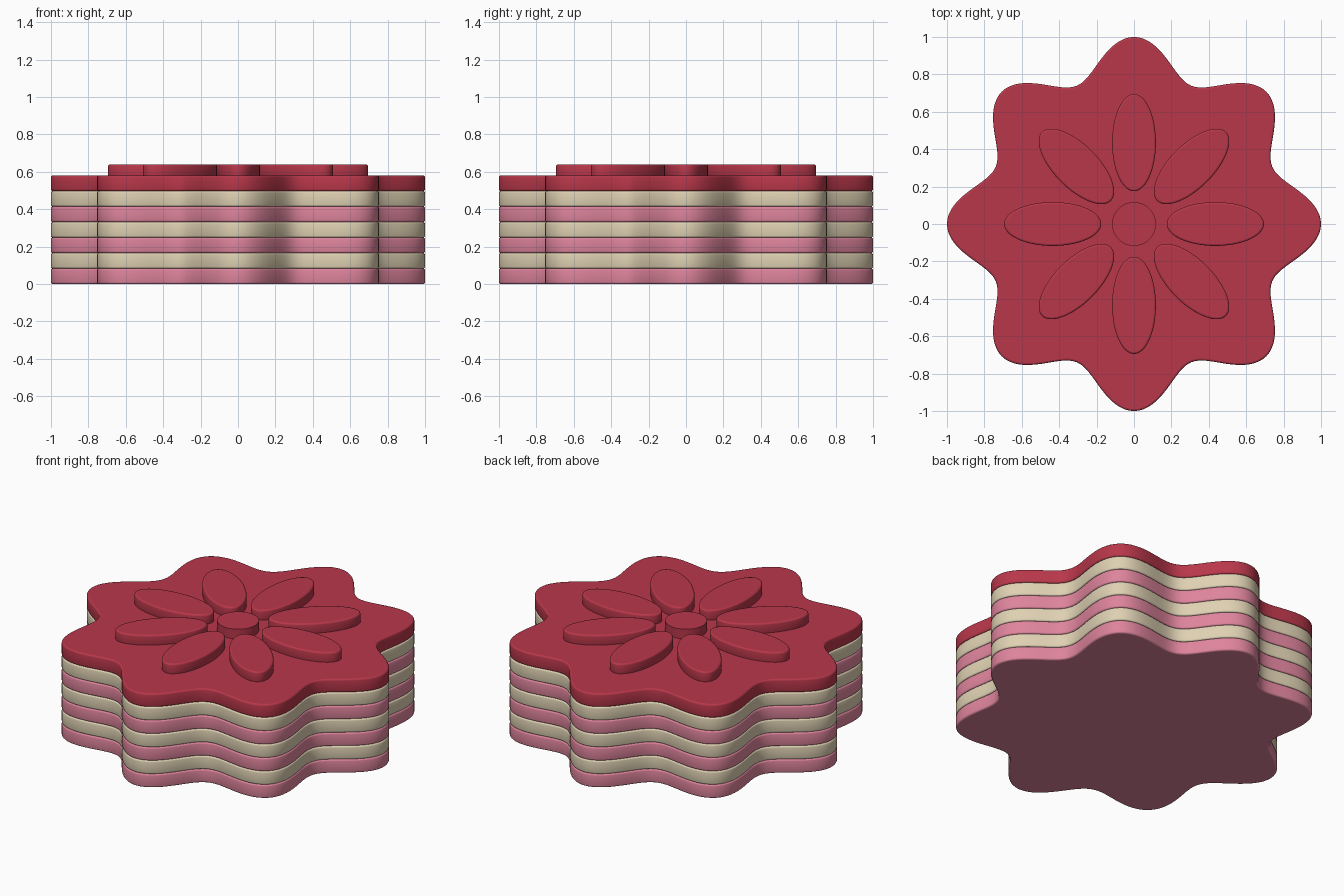
import bpy, bmesh, math
from math import cos, sin, pi, radians

if "Cube" in bpy.data.objects:
    bpy.data.objects.remove(bpy.data.objects["Cube"])


def material(name, srgb):
    mat = bpy.data.materials.new(name)
    mat.diffuse_color = [(c / 255 / 12.92 if c < 11 else ((c / 255 + 0.055) / 1.055) ** 2.4)
                         for c in srgb] + [1.0]
    mat.use_nodes = True
    mat.node_tree.nodes["Principled BSDF"].inputs["Base Color"].default_value = mat.diffuse_color
    return mat


RED = material("deep_red", (184, 55, 74))
PINK = material("rose_pink", (222, 132, 156))
CREAM = material("cream", (222, 208, 178))


def slab(name, outline, z0, z1, mat, bevel=0.0):
    """Extrude a closed outline into a slab with rounded rims and flat caps."""
    bm = bmesh.new()
    base = bm.faces.new([bm.verts.new((x, y, z0)) for x, y in outline])
    ext = bmesh.ops.extrude_face_region(bm, geom=[base], use_keep_orig=True)
    for v in ext["geom"]:
        if isinstance(v, bmesh.types.BMVert):
            v.co.z = z1
    bmesh.ops.recalc_face_normals(bm, faces=bm.faces[:])
    if bevel:
        rims = [e for e in bm.edges if abs(e.verts[0].co.z - e.verts[1].co.z) < 1e-6]
        bmesh.ops.bevel(bm, geom=rims, offset=bevel, segments=3, profile=0.5,
                        affect='EDGES', clamp_overlap=True)
    for f in bm.faces:
        f.normal_update()
        f.smooth = len(f.verts) < 5          # walls smooth, caps flat
    if not bevel:
        for e in bm.edges:
            e.smooth = all(f.smooth for f in e.link_faces)
    mesh = bpy.data.meshes.new(name)
    bm.to_mesh(mesh)
    bm.free()
    mesh.materials.append(mat)
    obj = bpy.data.objects.new(name, mesh)
    bpy.context.collection.objects.link(obj)
    return obj


# Eight-lobed wavy outline shared by every layer
N = 256
lobed = []
for i in range(N):
    a = 2 * pi * i / N
    r = 0.9 + 0.1 * cos(8 * a)
    lobed.append((r * cos(a), r * sin(a)))

# Seven stacked layers: alternating pink and cream, red on top
PITCH = 0.58 / 7
for i in range(7):
    mat = RED if i == 6 else (PINK, CREAM)[i % 2]
    name = "top_layer" if i == 6 else f"layer_{i + 1}"
    slab(name, lobed, i * PITCH, (i + 1) * PITCH, mat, 0.01)

# Raised flower: eight elliptical petals
TOP, FLOWER = 0.58, 0.64
for k in range(8):
    t = radians(45 * k)
    outline = []
    for i in range(64):
        a = 2 * pi * i / 64
        u, v = 0.435 + 0.26 * cos(a), 0.117 * sin(a)
        outline.append((u * cos(t) - v * sin(t), u * sin(t) + v * cos(t)))
    slab(f"petal_{k + 1}", outline, TOP - 0.012, FLOWER, RED, 0.01)

# Flower centre disc
disc = [(0.117 * cos(2 * pi * i / 48), 0.117 * sin(2 * pi * i / 48)) for i in range(48)]
slab("flower_centre", disc, TOP - 0.012, FLOWER, RED)
